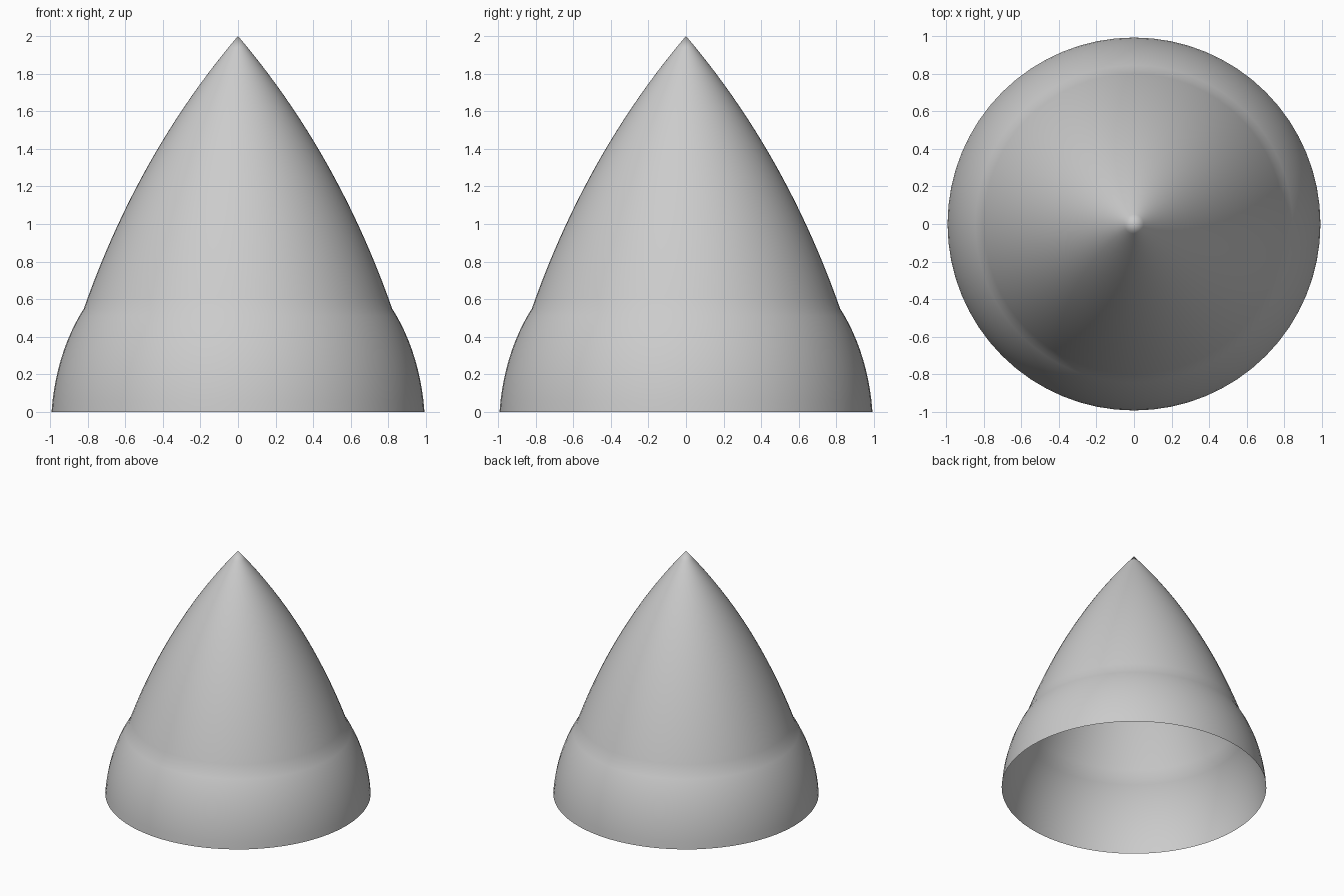
import bpy, bmesh, math
from mathutils import Vector
from mathutils.geometry import interpolate_bezier

if "Cube" in bpy.data.objects:
    bpy.data.objects.remove(bpy.data.objects["Cube"])

SEGMENTS = 64

def arc(points, count):
    """Bezier stretch of the (radius, height) profile."""
    return interpolate_bezier(*[Vector((r, 0, z)) for r, z in points], count)

# Flared skirt, then the pointed ogive above the crease
skirt = arc([(0.992, 0), (0.977, 0.22), (0.91, 0.41), (0.82, 0.55)], 12)
nose = arc([(0.82, 0.55), (0.655, 1.02), (0.40, 1.53), (0, 2)], 24)
profile = skirt + nose[1:]

# Spin the profile into an open-bottomed shell
bm = bmesh.new()
verts = [bm.verts.new(p) for p in profile]
edges = [bm.edges.new(pair) for pair in zip(verts, verts[1:])]
bmesh.ops.spin(bm, geom=verts + edges, cent=(0, 0, 0), axis=(0, 0, 1),
               angle=math.tau, steps=SEGMENTS, use_merge=True)
bmesh.ops.remove_doubles(bm, verts=bm.verts[:], dist=0.0005)
bmesh.ops.recalc_face_normals(bm, faces=bm.faces[:])

# Make sure the normals point outward
face = max(bm.faces, key=lambda f: f.calc_area())
c = face.calc_center_median()
if face.normal.dot(Vector((c.x, c.y, 0))) < 0:
    bmesh.ops.reverse_faces(bm, faces=bm.faces[:])
for f in bm.faces:
    f.smooth = True

mesh = bpy.data.meshes.new("nose_cone")
bm.to_mesh(mesh)
bm.free()
cone = bpy.data.objects.new("nose_cone", mesh)
bpy.context.collection.objects.link(cone)
